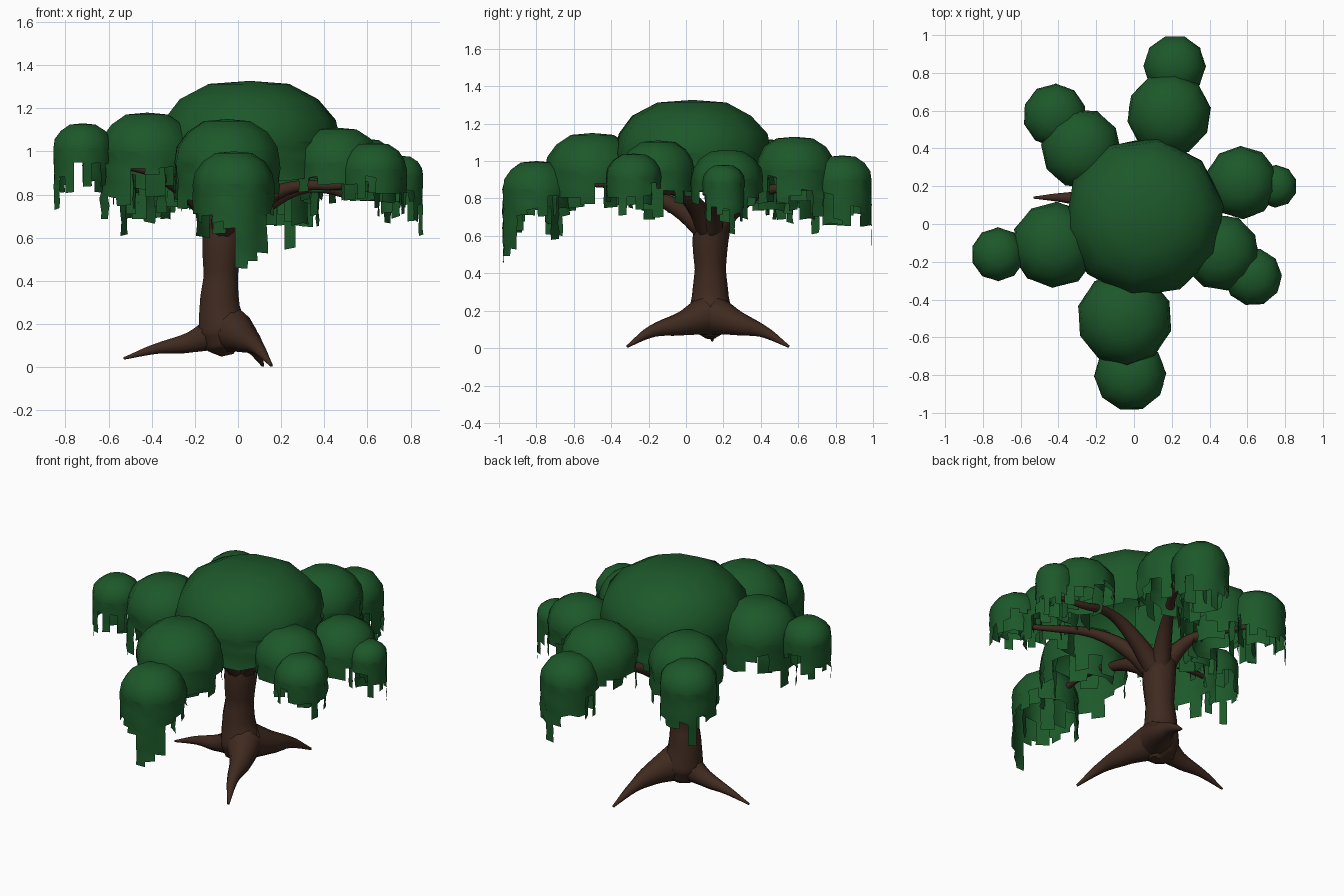
import bpy, bmesh, math, random
from mathutils import Vector

if "Cube" in bpy.data.objects:
    bpy.data.objects.remove(bpy.data.objects["Cube"])

random.seed(4)


def material(name, rgb):
    m = bpy.data.materials.new(name)
    m.diffuse_color = (*rgb, 1)
    m.use_nodes = True
    m.node_tree.nodes["Principled BSDF"].inputs["Base Color"].default_value = m.diffuse_color
    return m


BARK = material("dark brown bark", (0.050, 0.023, 0.014))
LEAF = material("deep green leaves", (0.012, 0.098, 0.023))


def add_object(name, mesh, mat):
    mesh.materials.clear()
    mesh.materials.append(mat)
    mesh.shade_smooth()
    ob = bpy.data.objects.new(name, mesh)
    bpy.context.collection.objects.link(ob)
    return ob


def tube(name, points, mat=BARK):
    """Tapered round limb through (x, y, z, radius) points."""
    cu = bpy.data.curves.new(name + "_path", 'CURVE')
    cu.dimensions = '3D'
    cu.bevel_depth = 1.0
    cu.bevel_resolution = 3
    cu.resolution_u = 5
    cu.use_fill_caps = True
    sp = cu.splines.new('BEZIER')
    sp.bezier_points.add(len(points) - 1)
    for bp, (x, y, z, r) in zip(sp.bezier_points, points):
        bp.co = (x, y, z)
        bp.radius = r
        bp.handle_left_type = bp.handle_right_type = 'AUTO'
    tmp = bpy.data.objects.new(name + "_tmp", cu)
    bpy.context.collection.objects.link(tmp)
    deps = bpy.context.evaluated_depsgraph_get()
    mesh = bpy.data.meshes.new_from_object(tmp.evaluated_get(deps))
    bpy.data.objects.remove(tmp)
    return add_object(name, mesh, mat)


def hang(bm, cx, cy, radius, z_top, lengths, step, wobble, turn=0.0):
    """Ring of hanging leaf strips, each column with its own length."""
    n = len(lengths)
    cache = {}

    def vert(i, k):
        key = (i % n, k)
        if key not in cache:
            a = math.tau * (i % n) / n + turn
            # odd columns sit on the middle of a dome side
            r = radius * (math.cos(math.tau / n) if i % 2 and n > 15 else 1)
            r *= 1 + (random.uniform(-wobble, wobble * 0.3) if k else 0)
            z = z_top - k * step + (random.uniform(-0.008, 0.008) if k else 0)
            cache[key] = bm.verts.new((cx + r * math.cos(a), cy + r * math.sin(a), z))
        return cache[key]

    for i, length in enumerate(lengths):
        for k in range(max(0, round(length / step))):
            bm.faces.new((vert(i, k), vert(i, k + 1), vert(i + 1, k + 1), vert(i + 1, k)))


def leaf_dome(name, x, y, r, top, low, sides=10):
    """Rounded cap with ragged strips hanging from its rim and underside."""
    bm = bmesh.new()
    is_crown = name == "crown_leaves"
    h = (0.66 if is_crown else 0.8) * r
    rim = top - h
    turn = random.uniform(0, math.tau / sides)
    rings = []
    for j in range(4):
        t = math.radians((24, 48, 70, 90)[j])
        ring = []
        for i in range(sides):
            a = math.tau * i / sides + turn
            q = r * math.sin(t) ** 0.9 * (random.uniform(0.97, 1.02) if j < 3 else 1)
            ring.append(bm.verts.new((x + q * math.cos(a), y + q * math.sin(a),
                                      rim + h * min(0.985, math.cos(t) * 1.04))))
        rings.append(ring)
    crown = bm.verts.new((x, y, top))
    for i in range(sides):
        k = (i + 1) % sides
        bm.faces.new((crown, rings[0][i], rings[0][k]))
        for a, b in zip(rings, rings[1:]):
            bm.faces.new((a[i], b[i], b[k], a[k]))

    # rim strips: longer on the side facing away from the tree
    out = math.atan2(y, x)
    drop = rim - low
    n = sides * 2
    lengths = []
    for i in range(n):
        face = max(0.0, math.cos(math.tau * (i + 0.5) / n + turn - out))
        base = 0.75 if is_crown else 0.25 + 0.32 * face
        lengths.append(drop * min(1.0, base + random.choice((-0.12, 0, 0, 0.15, 0.35))))
    lengths[round((out - turn) / math.tau * n) % n] = drop
    hang(bm, x, y, r, rim, lengths, 0.035, 0.04, turn)

    # scattered strips under the cap
    inner = [drop * random.choice((0, 0, 0.3, 0.6, 0.8)) for _ in range(sides)]
    hang(bm, x, y, r * 0.68, rim + 0.6 * h, [v and v + 0.4 * h for v in inner], 0.045, 0.08, turn)
    bmesh.ops.remove_doubles(bm, verts=bm.verts, dist=0.0005)
    mesh = bpy.data.meshes.new(name)
    bm.to_mesh(mesh)
    bm.free()
    return add_object(name, mesh, LEAF)


# Trunk
tube("trunk", [(-0.05, 0.13, 0.055, 0.03), (-0.06, 0.13, 0.10, 0.10), (-0.07, 0.13, 0.17, 0.12),
               (-0.085, 0.13, 0.28, 0.098), (-0.08, 0.13, 0.42, 0.083), (-0.075, 0.13, 0.56, 0.095),
               (-0.065, 0.14, 0.67, 0.10), (-0.05, 0.14, 0.75, 0.06)])

# Roots
tube("left_root", [(-0.08, 0.13, 0.17, 0.09), (-0.22, 0.13, 0.115, 0.05),
                   (-0.38, 0.14, 0.085, 0.025), (-0.53, 0.14, 0.04, 0.006)])
tube("front_root", [(-0.03, 0.10, 0.17, 0.105), (0.035, -0.02, 0.13, 0.065),
                    (0.09, -0.18, 0.09, 0.033), (0.155, -0.315, 0.008, 0.007)])
tube("back_root", [(-0.03, 0.16, 0.17, 0.105), (0.035, 0.28, 0.13, 0.065),
                   (0.07, 0.41, 0.09, 0.033), (0.115, 0.55, 0.008, 0.007)])

# Crown and six limbs: inner dome and outer dome as (x, y, radius, top, lowest strip)
leaf_dome("crown_leaves", 0.055, 0.035, 0.425, 1.327, 0.83)
LIMBS = {
    "left": ((-0.42, -0.11, 0.228, 1.18, 0.70), (-0.72, -0.16, 0.142, 1.13, 0.75)),
    "back_left": ((-0.28, 0.40, 0.213, 1.12, 0.66), (-0.42, 0.575, 0.168, 1.06, 0.60)),
    "back": ((0.185, 0.58, 0.223, 1.13, 0.68), (0.215, 0.835, 0.165, 1.03, 0.56)),
    "right": ((0.57, 0.22, 0.193, 1.06, 0.70), (0.75, 0.20, 0.113, 0.98, 0.62)),
    "front_right": ((0.46, -0.15, 0.203, 1.11, 0.72), (0.63, -0.28, 0.153, 1.04, 0.70)),
    "front": ((-0.05, -0.50, 0.253, 1.15, 0.66), (-0.02, -0.80, 0.19, 1.0, 0.46)),
}
for side, (inner, outer) in LIMBS.items():
    leaf_dome(side + "_inner_leaves", *inner)
    leaf_dome(side + "_outer_leaves", *outer)
    start = Vector((-0.07, 0.135, 0.60))
    mid = Vector((inner[0], inner[1], inner[3] - 0.27))
    tip = Vector((outer[0], outer[1], outer[3] - 0.19))
    fork = start.lerp(mid, 0.30)
    fork.z = 0.755
    bend = start.lerp(mid, 0.62)
    bend.z = 0.835
    tube(side + "_branch", [(*start, 0.065), (*fork, 0.046), (*bend, 0.028),
                            (*mid, 0.02), (*tip, 0.011)])
